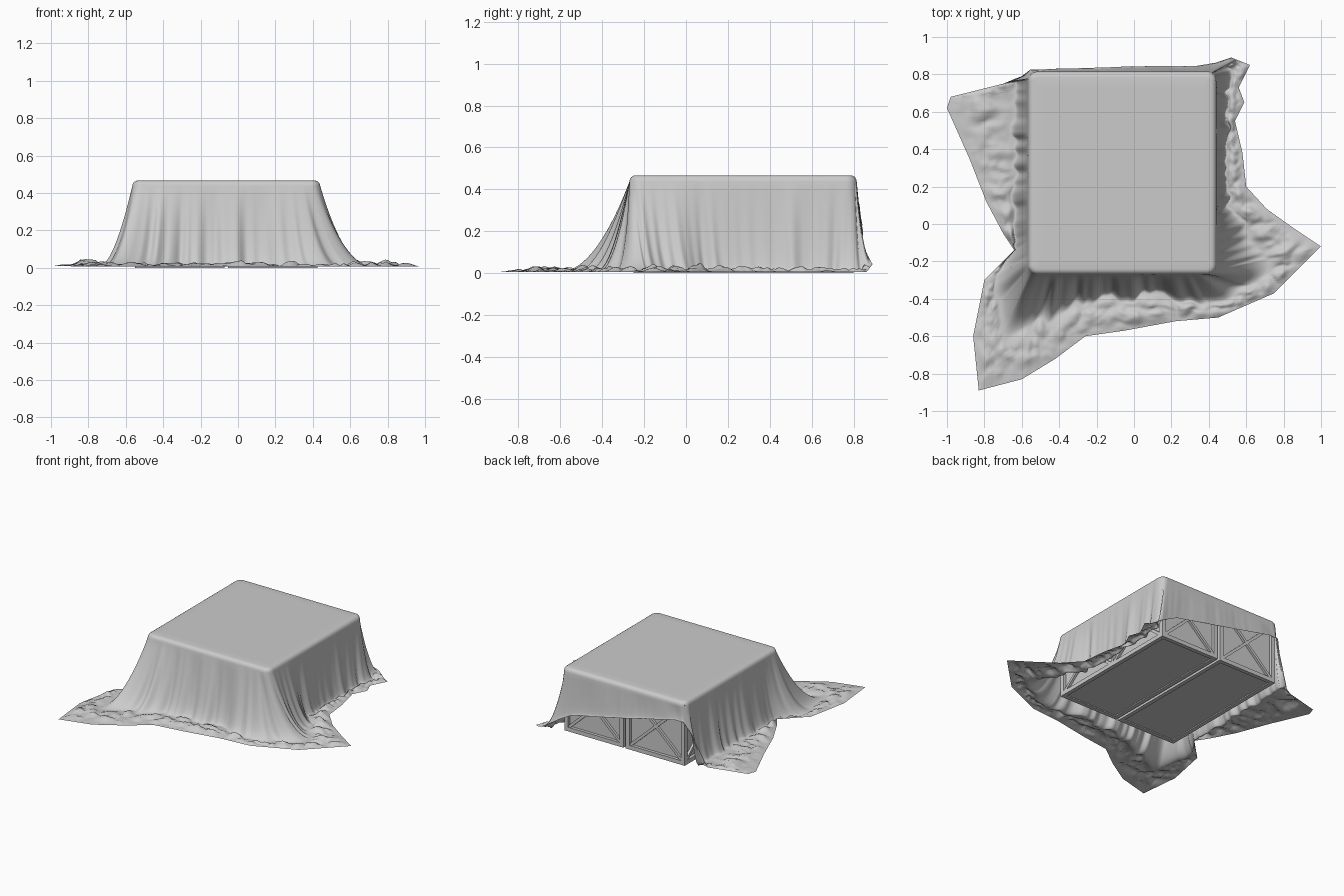
import bpy, bmesh, math
from mathutils import Vector, Matrix, noise

if "Cube" in bpy.data.objects:
    bpy.data.objects.remove(bpy.data.objects["Cube"])

X0, X1, Y0, Y1, TOP = -0.565, 0.44, -0.27, 0.815, 0.467
ROLL, CORNER = 0.03, 0.05

# Hem outline: u runs round the box top (0 front left, 1 front right, 2 back right, 3 back left)
HEM = [(0, -.83, -.89), (.1, -.60, -.83), (.2, -.42, -.72), (.32, -.26, -.60),
       (.5, -.05, -.57), (.75, .22, -.52), (.88, .45, -.50), (.95, .75, -.37),
       (1, 1.0, -.12), (1.1, .85, -.02), (1.2, .71, .08), (1.35, .60, .20),
       (1.55, .58, .38), (1.75, .54, .55), (1.87, .59, .65), (1.96, .56, .73),
       (2, .62, .85), (2.03, .52, .89), (2.06, .43, .86), (2.15, .34, .845),
       (2.5, -.06, .84), (2.97, -.555, .825), (3, -.60, .79), (3.04, -.70, .75),
       (3.1, -.98, .68), (3.17, -1.0, .62), (3.4, -.88, .35), (3.6, -.79, .12),
       (3.75, -.70, -.05), (3.84, -.64, -.14), (3.92, -.80, -.30),
       (3.97, -.86, -.60), (4, -.83, -.89)]
# Height of the hem and how far out the cloth meets the floor
HEIGHT = [(0, .006), (2.01, .006), (2.06, .10), (2.15, .15), (2.9, .33), (2.97, .33),
          (3.0, .24), (3.04, .01), (4, .006)]
SPREAD = [(0, .34), (.15, .22), (.32, .13), (.75, .11), (.9, .2), (1, .33), (1.15, .16),
          (1.4, .06), (1.9, .06), (2, .1), (2.1, .05), (3, .07), (3.8, .08), (3.93, .2), (4, .34)]


def sample(table, u):
    for a, b in zip(table, table[1:]):
        if u <= b[0]:
            k = (u - a[0]) / (b[0] - a[0])
            return [p + (q - p) * k for p, q in zip(a[1:], b[1:])]
    return list(table[-1][1:])


def rim(u):
    """Centre and outward normal of the rounded top edge at u."""
    c = [Vector((X0, Y0, 0)), Vector((X1, Y0, 0)), Vector((X1, Y1, 0)), Vector((X0, Y1, 0))]
    i = int(u) % 4
    p = c[i].lerp(c[(i + 1) % 4], u - int(u))
    q = Vector((min(max(p.x, X0 + CORNER), X1 - CORNER),
                min(max(p.y, Y0 + CORNER), Y1 - CORNER), 0))
    return q, (p - q).normalized()


def strand(u):
    """One line of cloth from the middle of the top down to the hem."""
    q, n = rim(u)
    mid = Vector(((X0 + X1) / 2, (Y0 + Y1) / 2, TOP))
    edge = q + n * CORNER
    hem = Vector((*sample(HEM, u), 0))
    hz, d = sample(HEIGHT, u)[0], sample(SPREAD, u)[0]
    out = hem - edge
    reach = out.length
    out.normalize()
    hung = hz > 0.02
    fold = noise.noise(edge * 9) + 0.5 * noise.noise(edge * 23 + Vector((5, 1, 0)))
    d = reach if hung else min(d * (1 + 0.45 * fold), reach * 0.9)
    pts = []
    inner = q + n * (CORNER - ROLL)
    inner.z = TOP
    for k in (.15, .35, .55, .75, .9):
        pts.append(mid.lerp(inner, k))
    for i in range(5):
        a = i / 4 * math.pi / 2
        p = q + n * (CORNER - ROLL + ROLL * math.sin(a))
        p.z = TOP - ROLL * (1 - math.cos(a))
        pts.append(p)
    amp = 0.008 + 0.06 * min(d, .25) if not hung else 0.006
    for i in range(1, 17):                       # falling part
        s = math.sin(i / 16 * math.pi / 2)
        t = 1 - math.sqrt(max(0, 1 - s))
        p = edge + out * d * t + n * max(-.006, amp * fold * math.sin(s * math.pi * .75))
        p.z = TOP - ROLL + (hz - TOP + ROLL) * s
        pts.append(p)
    foot = edge + out * d
    for i in range(1, 15):                       # part lying on the floor
        k = i / 14
        p = foot.lerp(hem, k)
        ripple = abs(noise.noise(p * 9)) + .5 * abs(noise.noise(p * 22))
        p.z = hz + 0.06 * ripple * math.sin(math.pi * k) * (1 - .6 * k) if not hung else hz - .001 * k
        pts.append(p)
    return pts


def make_object(name, bm, smooth):
    me = bpy.data.meshes.new(name)
    bmesh.ops.recalc_face_normals(bm, faces=bm.faces)
    bm.to_mesh(me)
    bm.free()
    ob = bpy.data.objects.new(name, me)
    bpy.context.collection.objects.link(ob)
    for f in me.polygons:
        f.use_smooth = smooth
    return ob


# Draped cloth
us = []
for a, b in zip(HEM, HEM[1:]):
    n = max(4, int(math.dist(a[1:], b[1:]) / .015), int((b[0] - a[0]) / .012))
    us += [a[0] + (b[0] - a[0]) * i / n for i in range(n)]
bm = bmesh.new()
rows = [[bm.verts.new(p) for p in strand(u)] for u in us]
centre = bm.verts.new(((X0 + X1) / 2, (Y0 + Y1) / 2, TOP))
for r, s in zip(rows, rows[1:] + rows[:1]):
    bm.faces.new((centre, r[0], s[0]))
    for i in range(len(r) - 1):
        bm.faces.new((r[i], r[i + 1], s[i + 1], s[i]))
make_object("draped_cloth", bm, True)


def beam(bm, a, b, w):
    a, b = Vector(a), Vector(b)
    rot = (b - a).to_track_quat('Z', 'Y').to_matrix().to_4x4()
    m = Matrix.Translation((a + b) / 2) @ rot @ Matrix.Diagonal((w, w, (b - a).length, 1))
    bmesh.ops.create_cube(bm, size=1, matrix=m)


def crate(name, xa, xb, ya=-.25, yb=.80, h=.445):
    # Solid panelled body, recessed behind the frame
    bm = bmesh.new()
    g = .022
    m = Matrix.Translation(((xa + xb) / 2, (ya + yb) / 2, h / 2)) @ \
        Matrix.Diagonal((xb - xa - 2 * g, yb - ya - 2 * g, h - .016, 1))
    bmesh.ops.create_cube(bm, size=1, matrix=m)
    make_object(name + "_body", bm, False)
    # Edge frame
    bm = bmesh.new()
    w = .03
    e = w / 2
    xs, ys, zs = (xa + e, xb - e), (ya + e, yb - e), (e, h - e)
    for z in zs:
        for x in xs:
            beam(bm, (x, ya, z), (x, yb, z), w)
        for y in ys:
            beam(bm, (xa, y, z), (xb, y, z), w)
    for x in xs:
        for y in ys:
            beam(bm, (x, y, 0), (x, y, h), w)
    make_object(name + "_frame", bm, False)
    # Crossed braces on the ends and on both halves of the long sides
    bm = bmesh.new()
    ym = (ya + yb) / 2
    for y in ys:
        beam(bm, (xs[0], y, zs[0]), (xs[1], y, zs[1]), .02)
        beam(bm, (xs[0], y, zs[1]), (xs[1], y, zs[0]), .02)
    for x in xs:
        beam(bm, (x, ym, zs[0]), (x, ym, zs[1]), .024)
        for p, q in ((ys[0], ym), (ym, ys[1])):
            beam(bm, (x, p, zs[0]), (x, q, zs[1]), .02)
            beam(bm, (x, p, zs[1]), (x, q, zs[0]), .02)
    make_object(name + "_braces", bm, False)


crate("left_crate", -.55, -.072)
crate("right_crate", -.053, .425)
